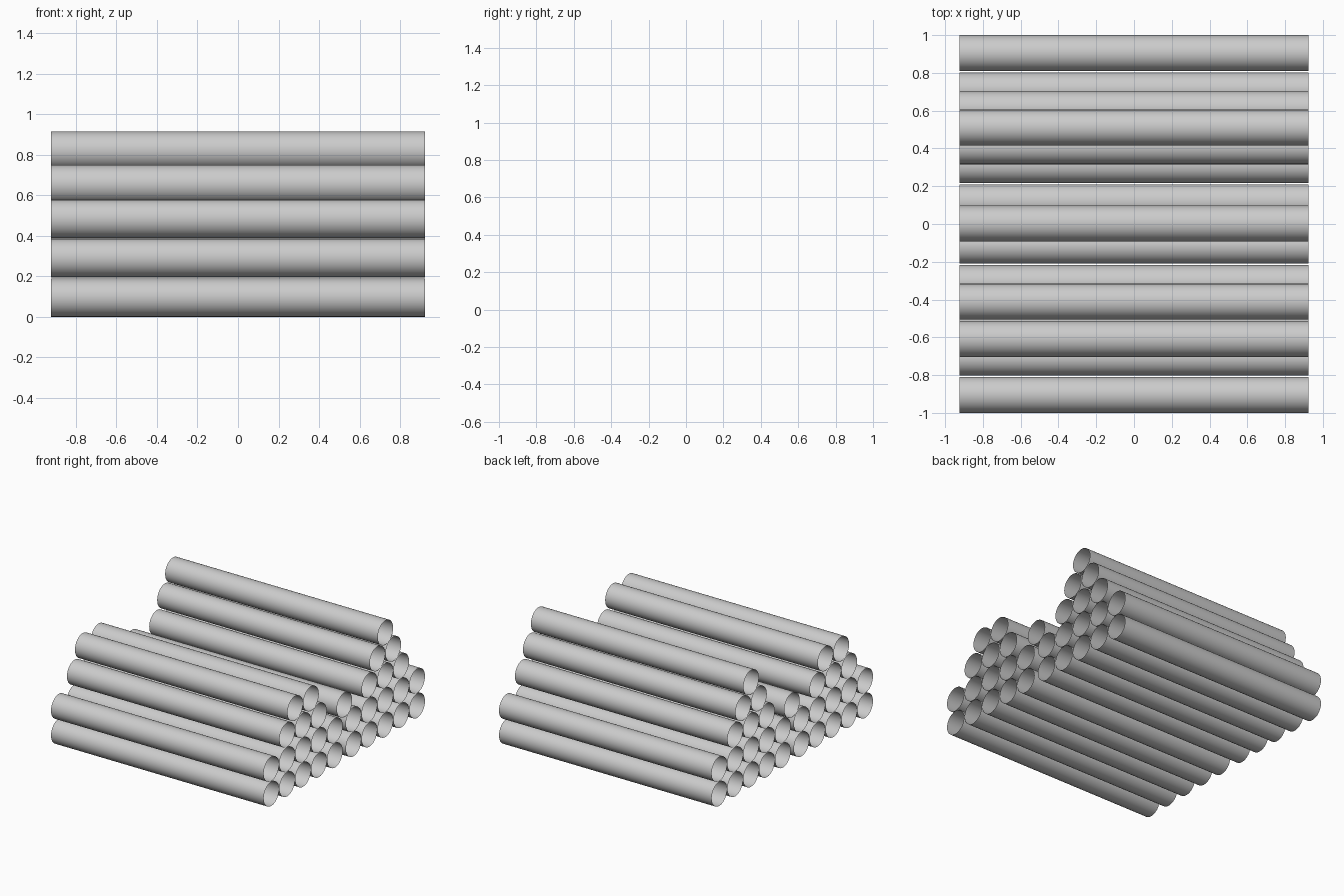
import bpy
from math import radians

if "Cube" in bpy.data.objects:
    bpy.data.objects.remove(bpy.data.objects["Cube"])

R, HALF = 0.095, 0.923     # tube radius and half length
STEP = 0.1975              # spacing of neighbouring tubes
OUTER = 0.905              # outermost tube centre


def tube(name, y, z):
    """Open-ended, thin-walled pipe lying along x."""
    bpy.ops.mesh.primitive_cylinder_add(vertices=32, radius=R, depth=2 * HALF,
                                        end_fill_type='NOTHING',
                                        location=(0, y, z),
                                        rotation=(0, radians(90), 0))
    bpy.context.object.name = name
    bpy.ops.object.shade_smooth()


# tube columns of one half, from the outside inwards
cols = [OUTER - i * STEP for i in range(5)]

for side in (-1, 1):
    # two full bottom layers, stacked straight
    for y in cols:
        tube("bottom_pipe", side * y, 0.095)
        tube("second_layer_pipe", side * y, 0.29)
    # third layer, three pipes per heap
    for y in cols[1:4]:
        tube("third_layer_pipe", side * y, 0.483)
    # fourth layer nests in the grooves
    for i in (1, 2):
        tube("fourth_layer_pipe", side * (cols[i] - STEP / 2), 0.654)

# single pipe resting in the middle gap, and the top pipe of the rear heap
tube("middle_pipe", 0.003, 0.447)
tube("top_pipe", cols[2], 0.82)
